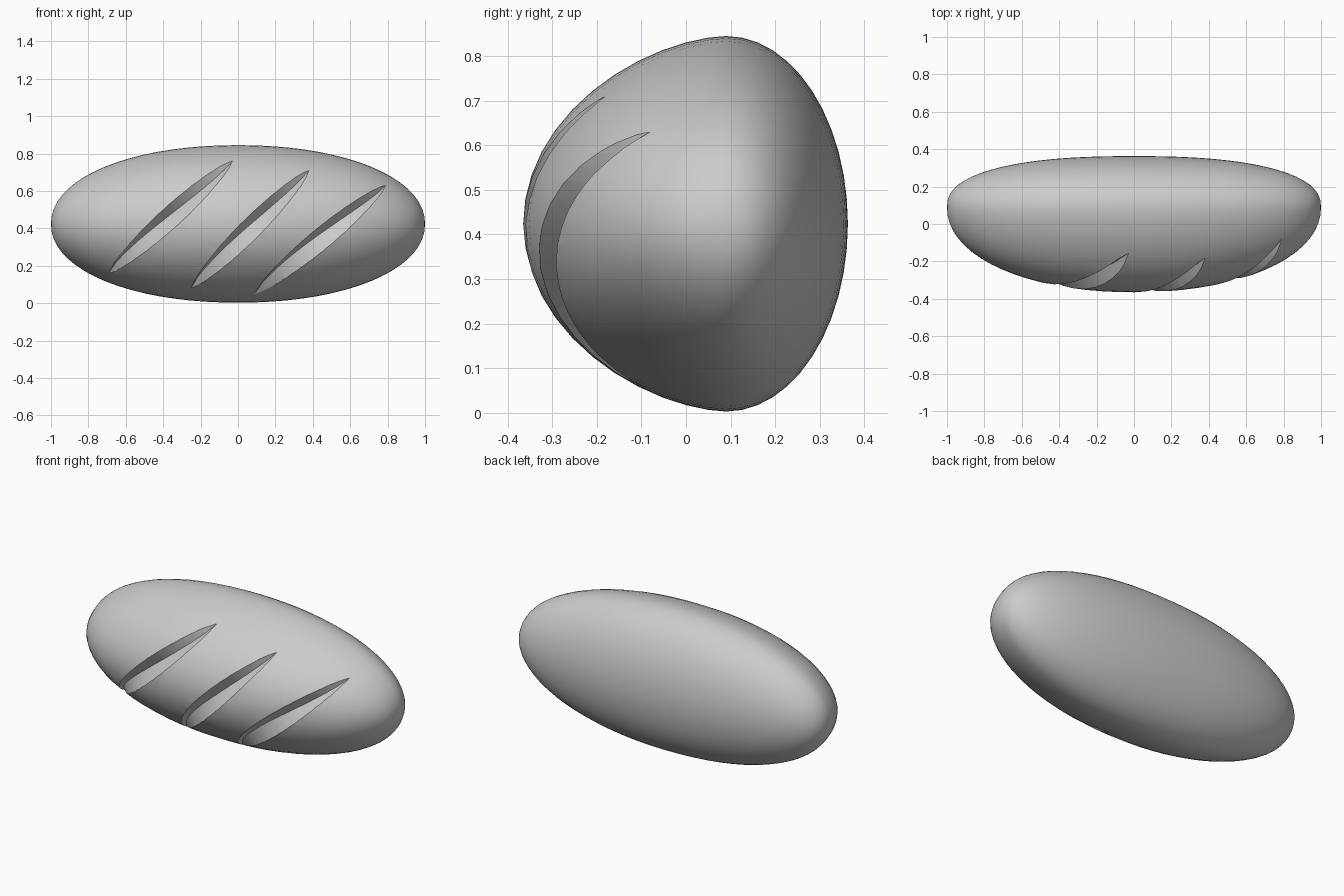
import bpy, bmesh, math
from mathutils import Vector

if "Cube" in bpy.data.objects:
    bpy.data.objects.remove(bpy.data.objects["Cube"])

CY, CZ, HZ = 0.09, 0.424, 0.421
FRONT, BACK = 0.455, 0.273


def radius(x, p):
    return max(1 - abs(min(max(x, -1), 1)) ** p, 0) ** (1 / p)


def surface(x, z):
    # Point on the front crust above a front-view position
    r = max(radius(x, 2.1), 1e-4)
    c = min(max((z - CZ) / (HZ * r), -1), 1)
    return Vector((x, CY - FRONT * r * math.sqrt(1 - c * c) ** 1.2, z))


def finish(bm, name):
    bmesh.ops.recalc_face_normals(bm, faces=bm.faces[:])
    mesh = bpy.data.meshes.new(name)
    bm.to_mesh(mesh)
    bm.free()
    obj = bpy.data.objects.new(name, mesh)
    bpy.context.collection.objects.link(obj)
    return obj


def bridge(bm, a, b):
    for i in range(len(a)):
        j = (i + 1) % len(a)
        bm.faces.new((a[i], a[j], b[j], b[i]))


# Loaf: rounded body, fuller at the front than at the back
bm = bmesh.new()
SEG, RINGS = 48, 36
rings = []
for k in range(1, RINGS):
    x = math.cos(math.pi * k / RINGS)
    ring = []
    for i in range(SEG):
        a = 2 * math.pi * i / SEG
        s = math.sin(a)
        if s < 0:
            y = CY - FRONT * radius(x, 2.1) * abs(s) ** 1.2
        else:
            y = CY + BACK * radius(x, 2.4) * s
        ring.append(bm.verts.new((x, y, CZ + HZ * radius(x, 2.1) * math.cos(a))))
    rings.append(ring)
for a, b in zip(rings, rings[1:]):
    bridge(bm, a, b)
for x, ring in ((1, rings[0]), (-1, rings[-1])):
    tip = bm.verts.new((x, CY, CZ))
    for i in range(SEG):
        bm.faces.new((tip, ring[i], ring[(i + 1) % SEG]))
loaf = finish(bm, "bread_loaf")


# Slash cutters: tapered V-shaped wedges that follow the crust
def slash(name, start, end, width=0.115, depth=0.06, steps=16):
    bm = bmesh.new()
    dx, dz = end[0] - start[0], end[1] - start[1]
    length = math.hypot(dx, dz)
    nx, nz = dz / length, -dx / length
    sections = []
    for k in range(steps + 1):
        t = k / steps
        f = max(math.sin(math.pi * t), 0.002) ** 0.6
        x, z = start[0] + dx * t, start[1] + dz * t

        def at(offset, lift):
            p = surface(x + nx * offset, z + nz * offset)
            out = Vector((0, p.y - CY, p.z - CZ)).normalized()
            return p + out * lift

        w = width * f / 2
        pts = (at(-w, 0.1), at(-w, 0.001), at(-0.3 * w, -depth * f),
               at(w, 0.001), at(w, 0.1))
        sections.append([bm.verts.new(p) for p in pts])
    for a, b in zip(sections, sections[1:]):
        bridge(bm, a, b)
    bm.faces.new(sections[0])
    bm.faces.new(sections[-1])
    cutter = finish(bm, name)
    cutter.hide_render = True
    return cutter


cutters = []
for i, (start, end) in enumerate((((-0.69, 0.16), (-0.03, 0.76)),
                                  ((-0.25, 0.08), (0.38, 0.71)),
                                  ((0.09, 0.05), (0.79, 0.63)))):
    cutter = slash(f"slash_cutter_{i + 1}", start, end)
    mod = loaf.modifiers.new(f"slash_{i + 1}", 'BOOLEAN')
    mod.operation = 'DIFFERENCE'
    mod.solver = 'EXACT'
    mod.object = cutter
    cutters.append(cutter)

# Apply the cuts and shade smoothly with crisp slash edges
bpy.context.view_layer.objects.active = loaf
loaf.select_set(True)
for mod in list(loaf.modifiers):
    bpy.ops.object.modifier_apply(modifier=mod.name)
for cutter in cutters:
    bpy.data.objects.remove(cutter, do_unlink=True)
bpy.ops.object.shade_smooth_by_angle(angle=math.radians(28))
